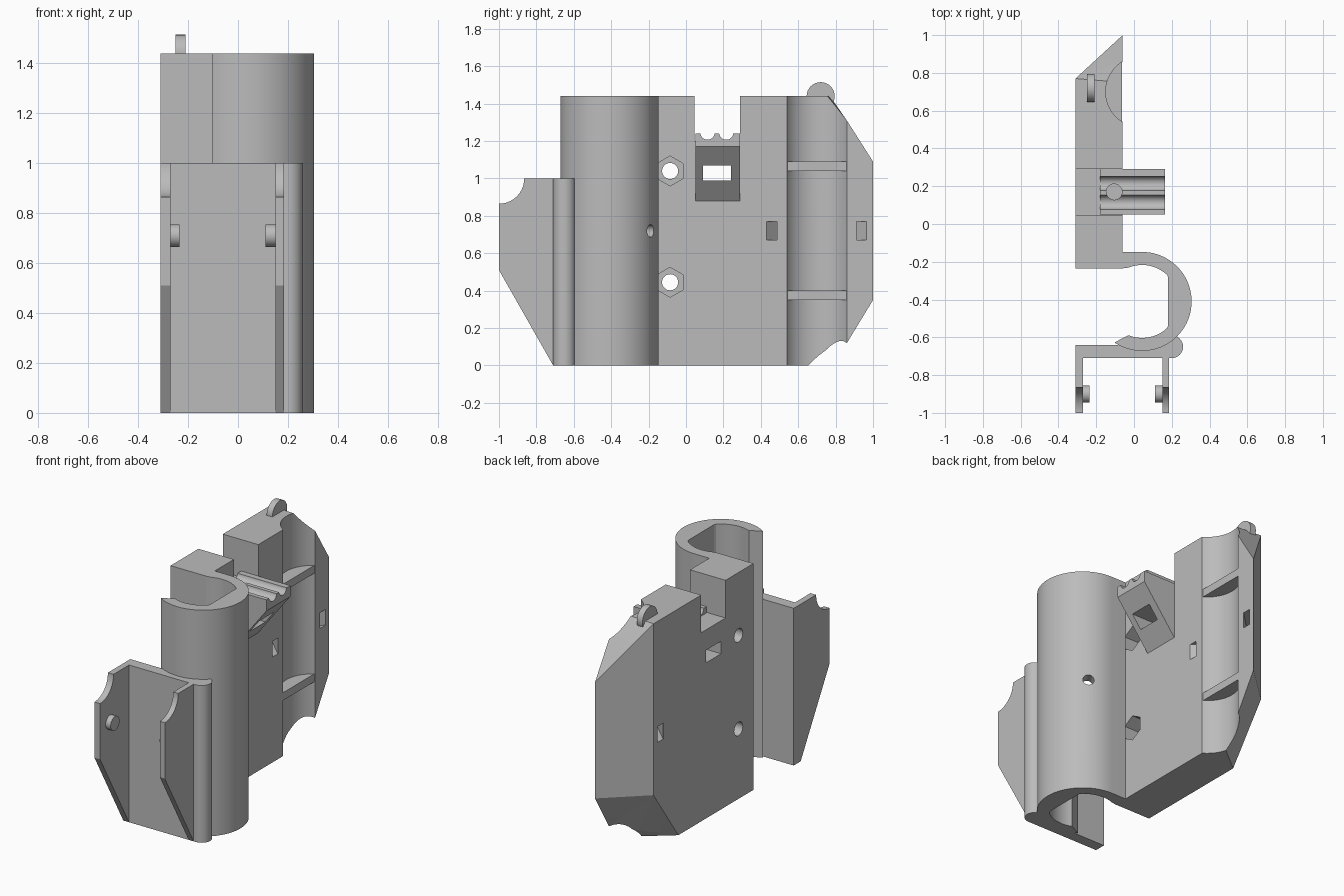
import bpy, bmesh, math
from mathutils import Vector

if "Cube" in bpy.data.objects:
    bpy.data.objects.remove(bpy.data.objects["Cube"], do_unlink=True)

grey = bpy.data.materials.new("plain grey")
grey.use_nodes = True
grey.diffuse_color = (0.5, 0.5, 0.5, 1)
grey.node_tree.nodes["Principled BSDF"].inputs["Base Color"].default_value = (0.5, 0.5, 0.5, 1)


def finish(name, bm):
    bmesh.ops.recalc_face_normals(bm, faces=bm.faces)
    mesh = bpy.data.meshes.new(name)
    bm.to_mesh(mesh)
    bm.free()
    mesh.materials.append(grey)
    ob = bpy.data.objects.new(name, mesh)
    bpy.context.collection.objects.link(ob)
    return ob


def prism(name, pts, axis, lo, hi):
    """Extrude a 2D outline along an axis; outline uses the other two axes in order."""
    def place(p):
        c = list(p)
        c.insert("xyz".index(axis), lo)
        return c
    bm = bmesh.new()
    face = bm.faces.new([bm.verts.new(place(p)) for p in pts])
    step = Vector([hi - lo if a == axis else 0 for a in "xyz"])
    new = bmesh.ops.extrude_face_region(bm, geom=[face])["geom"]
    bmesh.ops.translate(bm, vec=step, verts=[v for v in new if isinstance(v, bmesh.types.BMVert)])
    return finish(name, bm)


def arc(cx, cy, r, a, b, n):
    angles = [math.radians(a + (b - a) * i / n) for i in range(n + 1)]
    return [(cx + r * math.cos(t), cy + r * math.sin(t)) for t in angles]


def disc(name, axis, c, r, lo, hi, n=32, turn=0):
    return prism(name, arc(*c, r, turn, turn + 360, n)[:-1], axis, lo, hi)


def rect(a, b, c, d):
    return [(a, c), (b, c), (b, d), (a, d)]


def cut(targets, cutters):
    for ob in targets:
        for c in cutters:
            mod = ob.modifiers.new("cut", "BOOLEAN")
            mod.operation, mod.solver, mod.object = "DIFFERENCE", "EXACT", c
        bpy.context.view_layer.objects.active = ob
        for mod in list(ob.modifiers):
            bpy.ops.object.modifier_apply(modifier=mod.name)
    for c in cutters:
        bpy.data.objects.remove(c, do_unlink=True)


# Main slab with faceted rear bevel
OUT, IN, TOP = -0.31, -0.06, 1.44
bm = bmesh.new()
for x, outline in (
    (OUT, [(-0.235, 0), (0.52, 0), (0.77, 0.35), (0.77, TOP), (-0.235, TOP)]),
    (IN, [(-0.235, 0), (0.72, 0), (0.86, 0.12), (1, 0.35), (1, 1.09),
          (0.86, 1.31), (0.75, TOP), (-0.235, TOP)]),
):
    for y, z in outline:
        bm.verts.new((x, y, z))
bmesh.ops.convex_hull(bm, input=bm.verts)
bmesh.ops.dissolve_limit(bm, angle_limit=0.01, verts=bm.verts, edges=bm.edges)
slab = finish("main_slab", bm)

# Clamp: open C-shaped tube with an inner flat
C = (0.043, -0.41)
inner = [(min(x, 0.18), y) for x, y in arc(*C, 0.193, -112, 112, 48)]
outer = arc(*C, 0.262, 90, -124, 48)
clamp = prism("round_clamp", outer + inner + [(IN, -0.235), (IN, -0.148)], "z", 0, TOP)

# Sloped bracket in the slab notch
bracket = prism("grooved_bracket", [(-0.18, 1.24), (0.165, 1.24), (0.165, 1.17),
                                    (IN, 0.88), (-0.18, 0.88)], "y", 0.05, 0.29)

# Notch and long recess
cut([slab], [
    prism("notch_cutter", rect(0.045, 0.29, 1.2, 1.6), "x", -0.5, 0.2),
    disc("recess_cutter", "z", (0.037, 0.7), 0.187, -0.1, 1.6, 64),
])

# Screw holes with hexagonal nut pockets
cut([slab], [disc("screw_cutter", "x", (-0.085, z), 0.043, -0.5, 0.1) for z in (0.445, 1.04)]
    + [disc("nut_cutter", "x", (-0.085, z), 0.08, -0.16, 0, 6, 90) for z in (0.445, 1.04)])

# Two diagonal strap slots meeting at the outer face
slots = []
for y, s in ((0.462, 1), (0.935, -1)):
    pts = [(IN + 0.1, y - 0.027 - s * 0.1), (IN + 0.1, y + 0.027 - s * 0.1),
           (OUT - 0.1, y + 0.027 + s * 0.335), (OUT - 0.1, y - 0.027 + s * 0.335)]
    slots.append(prism("strap_slot_cutter", pts, "z", 0.67, 0.77))
cut([slab], slots)

# Rectangular tunnel, top bore and grooves
cut([slab, bracket], [
    prism("tunnel_cutter", rect(0.09, 0.24, 0.99, 1.07), "x", -0.5, 0.5),
    disc("bore_cutter", "z", (-0.105, 0.17), 0.042, 1.03, 1.5),
])
cut([bracket], [disc("groove_cutter", "x", (y, 1.245), 0.038, -0.3, 0.3) for y in (0.115, 0.215)])

# Small radial hole in the clamp wall
pin = disc("pin_cutter", "z", (0, 0), 0.033, -0.08, 0.08)
pin.rotation_euler = Vector((0.54, 0.84, 0)).to_track_quat("Z", "Y").to_euler()
pin.location = (0.17, -0.21, 0.72)
bpy.context.view_layer.update()
cut([clamp], [pin])

# Lens-shaped ribs across the recess
for z, label in ((0.35, "lower"), (1.04, "upper")):
    prism(label + "_rib", arc(0.037, 0.7, 0.19, 122, 238, 24), "z", z, z + 0.05)

# Disc tab on the top
disc("top_tab", "x", (0.72, TOP), 0.075, -0.25, -0.21)

# Front plate with rounded edge post
prism("front_plate", rect(OUT, 0.19, -0.71, -0.64), "z", 0, 1)
disc("edge_post", "z", (0.2, -0.65), 0.06, 0, 1)

# Side wings with pegs on their inner faces
wing = [(-0.71, 0), (-0.71, 1)] + arc(-1, 1, 0.135, 0, -90, 16) + [(-1, 0.51)]
for side, lo, hi, p0, p1 in (("right", OUT, -0.27, -0.275, -0.235), ("left", 0.15, 0.185, 0.11, 0.155)):
    prism(side + "_wing", wing, "x", lo, hi)
    disc(side + "_peg", "x", (-0.9, 0.71), 0.045, p0, p1)

# Smooth the curved walls, keep edges sharp
for ob in bpy.context.collection.objects:
    ob.select_set(ob.type == "MESH")
bpy.ops.object.shade_smooth_by_angle(angle=math.radians(20))
